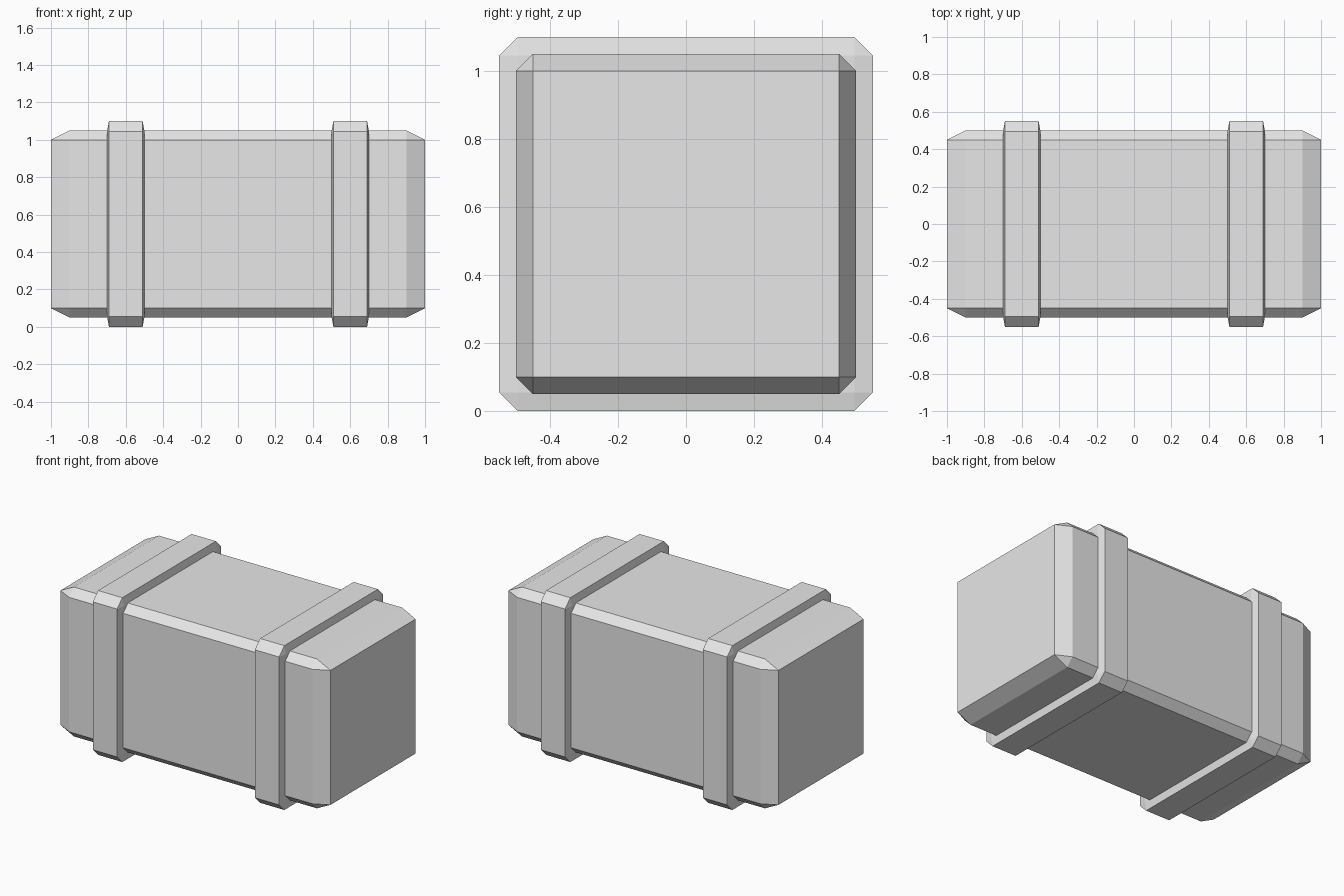
import bpy
import bmesh
from mathutils import Matrix

cube = bpy.data.objects.get("Cube")
if cube:
    bpy.data.objects.remove(cube, do_unlink=True)

# Material
grey = bpy.data.materials.new("light grey")
grey.use_nodes = True
colour = (0.8, 0.8, 0.8, 1)
grey.diffuse_color = colour
grey.node_tree.nodes["Principled BSDF"].inputs["Base Color"].default_value = colour


def chamfered_box(name, x, size):
    """Box with one-segment chamfers that stretch with its proportions."""
    bm = bmesh.new()
    bmesh.ops.create_cube(bm, size=1)
    bmesh.ops.bevel(bm, geom=bm.edges[:], offset=0.05, offset_type='OFFSET',
                    segments=1, profile=0.5, affect='EDGES')
    bmesh.ops.transform(bm, matrix=Matrix.Diagonal((*size, 1)), verts=bm.verts)
    mesh = bpy.data.meshes.new(name)
    bm.to_mesh(mesh)
    bm.free()
    mesh.materials.append(grey)
    obj = bpy.data.objects.new(name, mesh)
    obj.location = (x, 0, 0.55)
    bpy.context.collection.objects.link(obj)
    return obj


# Main body
chamfered_box("crate_body", 0, (2, 1, 1))

# Bands wrapped around each end
for name, x in (("left_band", 0.6), ("right_band", -0.6)):
    chamfered_box(name, x, (0.2, 1.1, 1.1))
